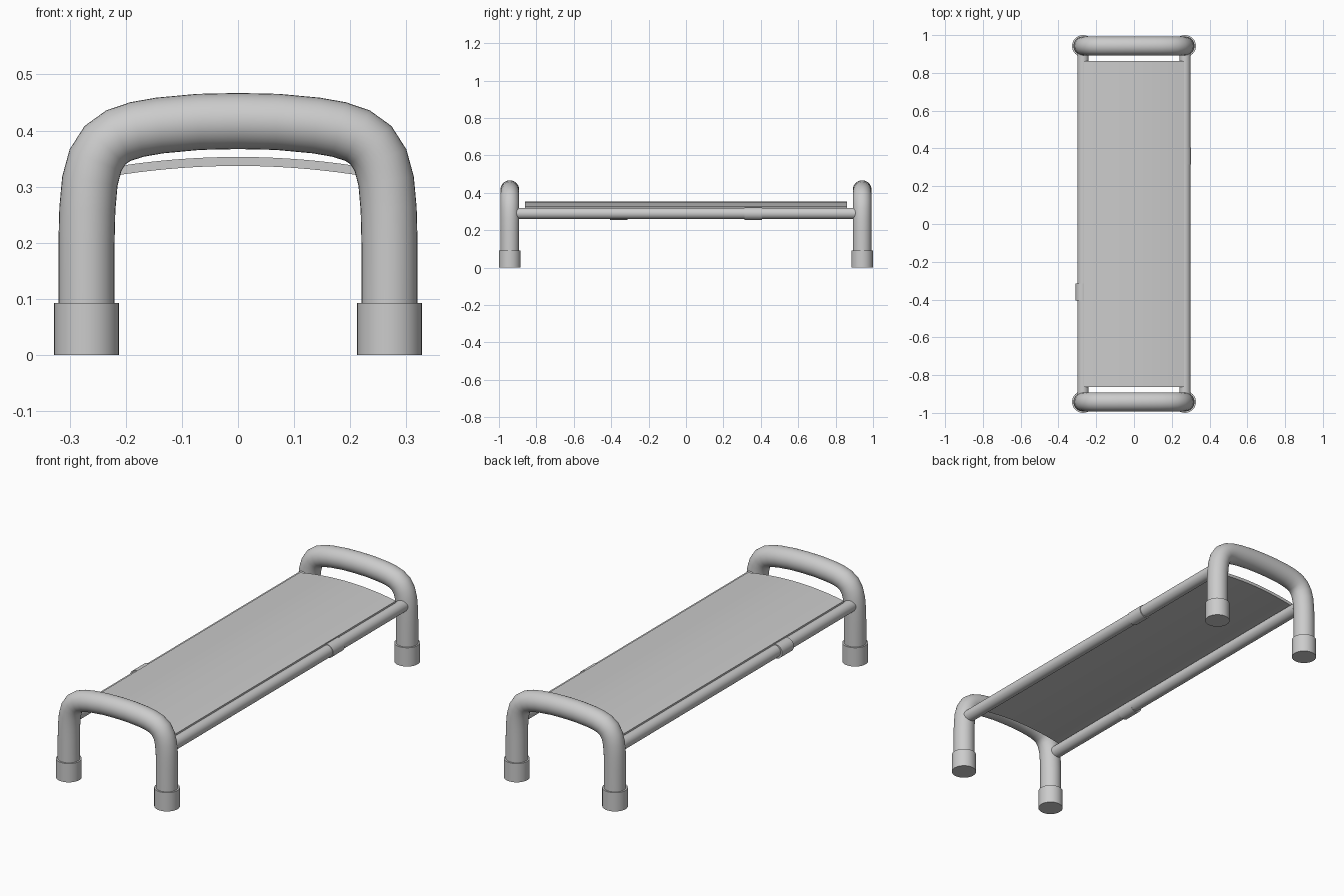
import bpy, bmesh, math
from mathutils import Vector

if "Cube" in bpy.data.objects:
    bpy.data.objects.remove(bpy.data.objects["Cube"])


def finish(name, bm, angle=40):
    bmesh.ops.recalc_face_normals(bm, faces=bm.faces)
    me = bpy.data.meshes.new(name)
    bm.to_mesh(me)
    bm.free()
    ob = bpy.data.objects.new(name, me)
    bpy.context.collection.objects.link(ob)
    bpy.ops.object.select_all(action='DESELECT')
    ob.select_set(True)
    bpy.context.view_layer.objects.active = ob
    bpy.ops.object.shade_smooth_by_angle(angle=math.radians(angle))
    return ob


def tube(name, path, radius, side, segs=32):
    """Sweep a circle along a flat path; side is the normal of its plane."""
    pts = [Vector(p) for p in path]
    side = Vector(side)
    bm = bmesh.new()
    rings = []
    for i, p in enumerate(pts):
        tangent = (pts[min(i + 1, len(pts) - 1)] - pts[max(i - 1, 0)]).normalized()
        normal = tangent.cross(side)
        angles = [2 * math.pi * k / segs for k in range(segs)]
        rings.append([bm.verts.new(p + radius * (math.cos(a) * normal + math.sin(a) * side))
                      for a in angles])
    for a, b in zip(rings, rings[1:]):
        for k in range(segs):
            j = (k + 1) % segs
            bm.faces.new((a[k], a[j], b[j], b[k]))
    bm.faces.new(rings[0])
    bm.faces.new(rings[-1])
    return finish(name, bm)


# Half of the end frame centre line, from foot to top middle
half = [(-.27, .05), (-.27, .2), (-.2685, .26), (-.264, .31), (-.254, .347), (-.237, .374),
        (-.213, .391), (-.18, .402), (-.14, .409), (-.07, .4155), (0, .417)]
arch = half + [(-x, z) for x, z in reversed(half[:-1])]

# End frames and rubber feet
for end, y in (("front", -.942), ("back", .942)):
    tube(end + "_frame", [(x, y, z) for x, z in arch], .05, (0, 1, 0))
    for s, x in (("left", -.27), ("right", .27)):
        tube(f"{end}_{s}_foot", [(x, y, 0), (x, y, .093)], .058, (0, 1, 0))

# Side rails, each with one offset joint sleeve
for s, x, sx, sy in (("left", -.27, -.275, -.36), ("right", .27, .269, .36)):
    tube(s + "_rail", [(x, -.93, .29), (x, .93, .29)], .03, (0, 0, 1))
    tube(s + "_sleeve", [(sx, sy - .046, .289), (sx, sy + .046, .289)], .034, (0, 0, 1))

# Arched bed sheet
bm = bmesh.new()
n, w, thick = 24, .264, .016
xs = [-w + 2 * w * i / n for i in range(n + 1)]
outline = [(x, .353 - .36 * x * x) for x in xs]
outline += [(x, z - thick) for x, z in reversed(outline)]
face = bm.faces.new([bm.verts.new((x, -.862, z)) for x, z in outline])
ext = bmesh.ops.extrude_face_region(bm, geom=[face], use_keep_orig=True)
moved = [v for v in ext["geom"] if isinstance(v, bmesh.types.BMVert)]
bmesh.ops.translate(bm, verts=moved, vec=(0, 1.724, 0))
finish("bed_sheet", bm)
